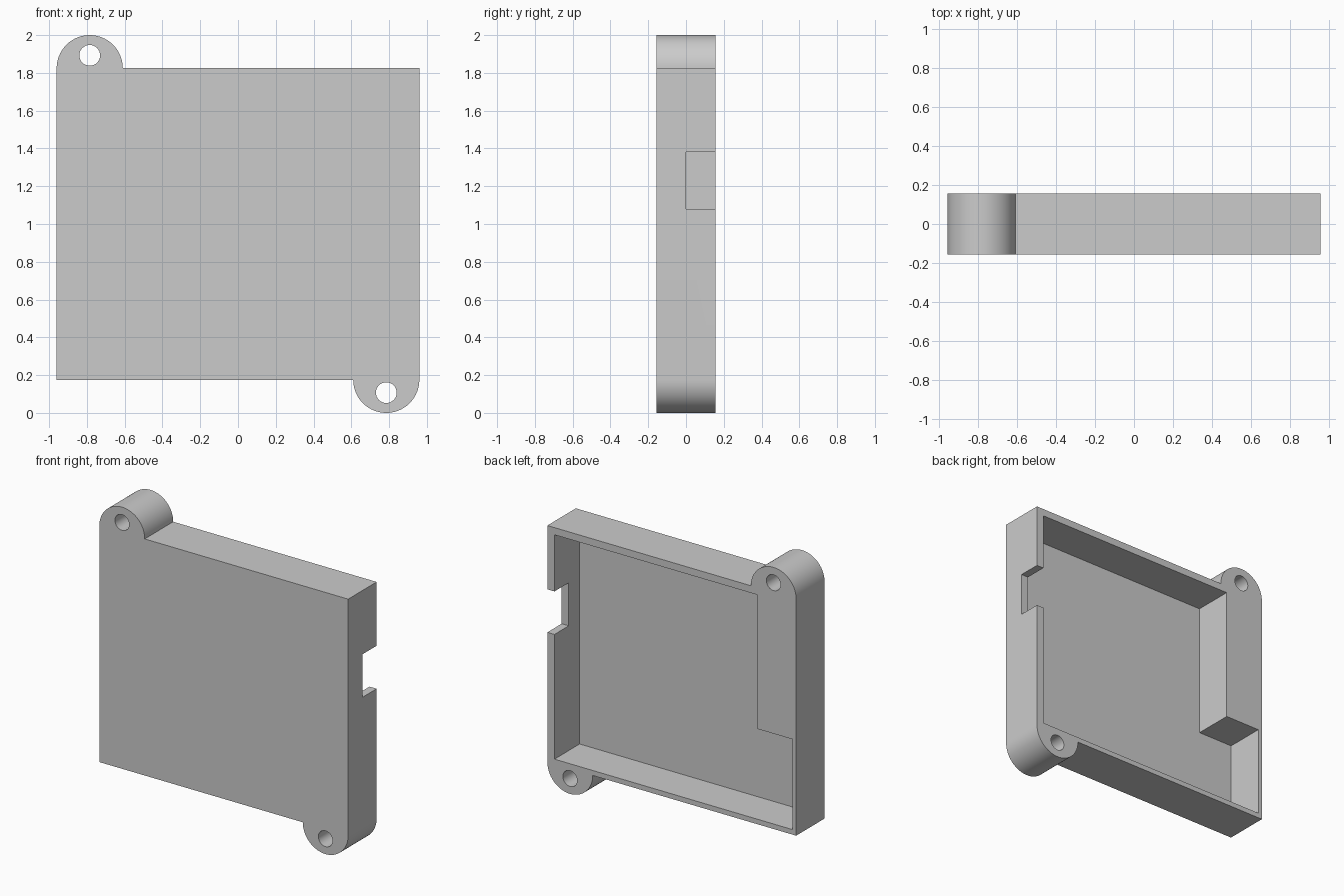
import bpy, bmesh
from math import pi, sin, cos, radians
from mathutils import Vector

cube = bpy.data.objects.get("Cube")
if cube:
    bpy.data.objects.remove(cube, do_unlink=True)

HALF_W, HALF_H, HALF_D = 0.96, 0.825, 0.157
MID_Z = 1.0
LUG_R = 0.175
LUG_X = HALF_W - LUG_R
HOLE_Z = 0.893          # hole distance above / below the middle
HOLE_R = 0.055
FLOOR_Y = -0.12

grey = bpy.data.materials.new("light grey")
grey.use_nodes = True
colour = (0.6, 0.6, 0.6, 1)
grey.diffuse_color = colour
grey.node_tree.nodes["Principled BSDF"].inputs["Base Color"].default_value = colour


def prism(name, outline, y0, y1):
    """Extrude an x-z outline from y0 to y1."""
    bm = bmesh.new()
    face = bm.faces.new([bm.verts.new((x, y0, z)) for x, z in outline])
    top = bmesh.ops.extrude_face_region(bm, geom=[face])["geom"]
    verts = [v for v in top if isinstance(v, bmesh.types.BMVert)]
    bmesh.ops.translate(bm, verts=verts, vec=Vector((0, y1 - y0, 0)))
    bmesh.ops.recalc_face_normals(bm, faces=bm.faces)
    mesh = bpy.data.meshes.new(name)
    bm.to_mesh(mesh)
    bm.free()
    obj = bpy.data.objects.new(name, mesh)
    bpy.context.collection.objects.link(obj)
    mesh.materials.append(grey)
    return obj


def arc(cx, cz, r, start, sweep, steps):
    return [(cx + r * cos(start + sweep * i / steps),
             cz + r * sin(start + sweep * i / steps)) for i in range(steps + 1)]


def rect(x0, x1, z0, z1):
    return [(x0, z0), (x1, z0), (x1, z1), (x0, z1)]


# Plate with a rounded lug at two opposite corners
half = arc(LUG_X, -HALF_H, LUG_R, pi, pi, 40)
outline = [(x, z + MID_Z) for x, z in half] + [(-x, MID_Z - z) for x, z in half]
# The lug ends coincide with the side walls; add the two square corners
outline = [(-HALF_W, MID_Z - HALF_H)] + outline[:41] + \
          [(HALF_W, MID_Z + HALF_H)] + outline[41:]
case = prism("case_half", outline, -HALF_D, HALF_D)

# Stepped cavity open at the back
cavity = [(-0.93, 0.21), (0.905, 0.21), (0.905, 1.775),
          (-0.66, 1.775), (-0.66, 0.84), (-0.93, 0.84)]
cutters = [prism("cavity_cutter", cavity, FLOOR_Y, 0.3),
           prism("port_notch_cutter", rect(0.88, 1.1, 1.08, 1.38), 0, 0.3)]

# Screw holes through both lugs
for name, side in (("lower", 1), ("upper", -1)):
    ring = arc(side * LUG_X, MID_Z - side * HOLE_Z, HOLE_R, 0, 2 * pi, 32)[:-1]
    cutters.append(prism(name + "_hole_cutter", ring, -0.3, 0.3))

bpy.ops.object.select_all(action="DESELECT")
bpy.context.view_layer.objects.active = case
case.select_set(True)
for cutter in cutters:
    cutter.hide_render = True
    mod = case.modifiers.new(cutter.name, "BOOLEAN")
    mod.operation = "DIFFERENCE"
    mod.solver = "EXACT"
    mod.object = cutter
    bpy.ops.object.modifier_apply(modifier=mod.name)
for cutter in cutters:
    bpy.data.objects.remove(cutter, do_unlink=True)

bpy.ops.object.shade_smooth_by_angle(angle=radians(30))
